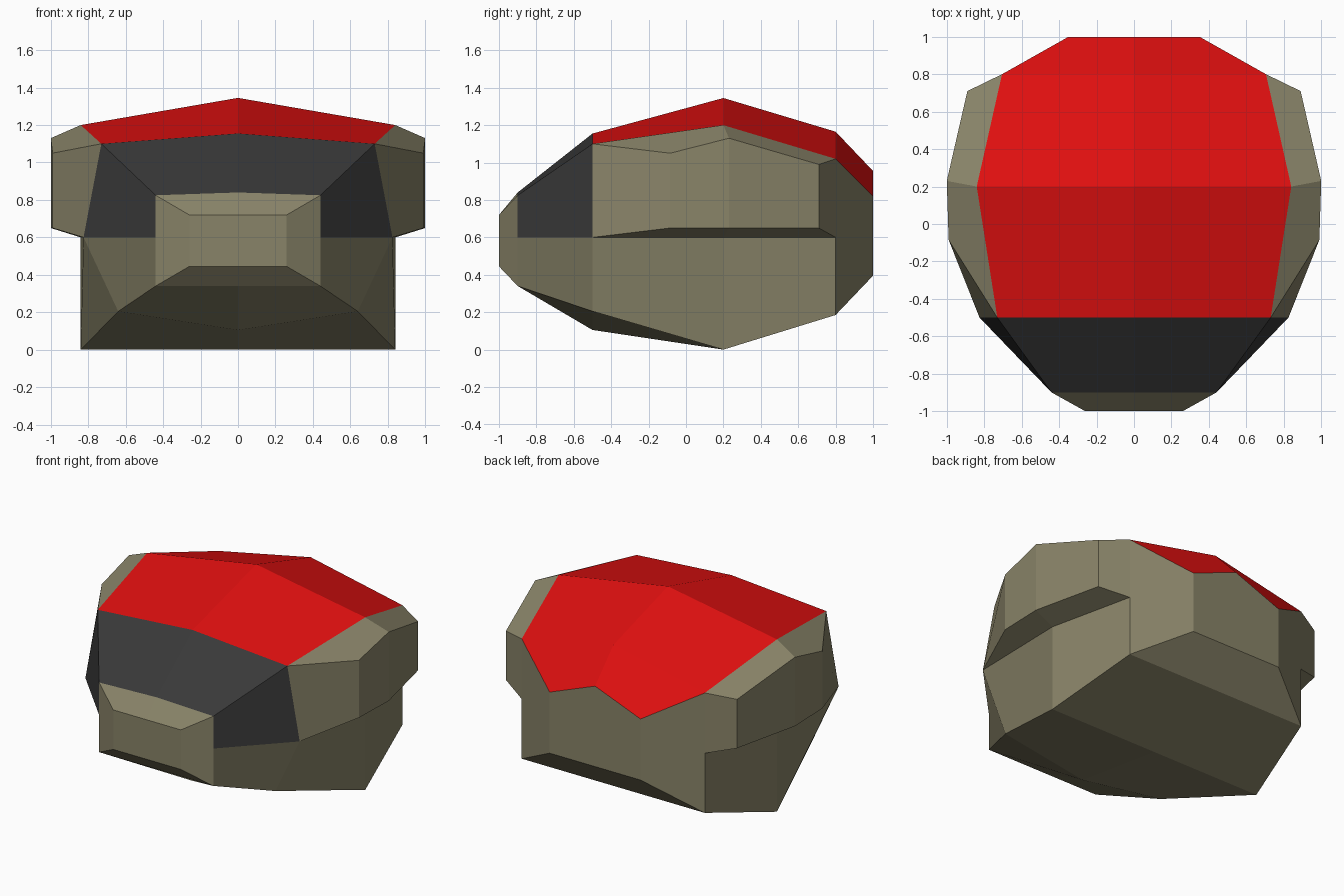
import bpy
import bmesh

if "Cube" in bpy.data.objects:
    bpy.data.objects.remove(bpy.data.objects["Cube"])


def material(name, rgb):
    m = bpy.data.materials.new(name)
    m.diffuse_color = (*rgb, 1)
    m.use_nodes = True
    m.node_tree.nodes["Principled BSDF"].inputs["Base Color"].default_value = m.diffuse_color
    return m


KHAKI, RED, DARK = 0, 1, 2
MATS = [material("khaki", (0.25, 0.23, 0.14)),
        material("red", (0.75, 0.005, 0.005)),
        material("charcoal", (0.04, 0.04, 0.04))]


def half_loft(name, rings, color=lambda s, b: KHAKI, skip=()):
    """Skin half cross-sections from front to back, cap the ends, mirror in x."""
    bm = bmesh.new()
    vs = [[bm.verts.new(p) for p in ring] for ring in rings]
    for s in range(len(vs) - 1):
        for b in range(len(vs[s]) - 1):
            if (s, b) not in skip:
                f = bm.faces.new((vs[s][b], vs[s][b + 1],
                                  vs[s + 1][b + 1], vs[s + 1][b]))
                f.material_index = color(s, b)
    bm.faces.new(vs[0][::-1])
    bm.faces.new(vs[-1])
    mesh = bpy.data.meshes.new(name)
    bm.to_mesh(mesh)
    bm.free()
    for m in MATS:
        mesh.materials.append(m)
    ob = bpy.data.objects.new(name, mesh)
    bpy.context.collection.objects.link(ob)
    mirror = ob.modifiers.new("mirror", 'MIRROR')
    mirror.use_clip = True
    return ob


# Body stations: y, top centre z, shoulder (x, z), side x at z = 0.6,
# lower edge (x, z), bottom centre z
stations = [
    (-1.0, 0.72, 0.26, 0.72, 0.26, 0.26, 0.445, 0.445),
    (-0.9, 0.84, 0.44, 0.825, 0.44, 0.44, 0.34, 0.34),
    (-0.5, 1.155, 0.73, 1.10, 0.825, 0.64, 0.205, 0.105),
    (0.2, 1.345, 0.84, 1.20, 0.84, 0.84, 0.0, 0.0),
    (0.8, 1.165, 0.705, 1.02, 0.705, 0.705, 0.185, 0.185),
    (1.0, 0.955, 0.35, 0.82, 0.35, 0.35, 0.395, 0.395),
]
body = [[(0, y, top), (ex, y, ez), (sx, y, 0.6), (lx, y, lz), (0, y, bot)]
        for y, top, ex, ez, sx, lx, lz, bot in stations]


def body_color(station, band):
    if station == 1 and band < 2:       # visor wraps the front slope
        return DARK
    if station >= 2 and band == 0:      # roof
        return RED
    return KHAKI


# The side openings under the pods are left out
half_loft("body", body, body_color, skip={(2, 1), (3, 1)})

# Bevelled side pods raised from the openings: outer x, y, top z
outer = [(0.99, -0.085, 1.05), (1.0, 0.23, 1.13), (0.89, 0.71, 0.99)]
pod = [[body[i][1], (x, y, z), (x, y, 0.65), body[i][2]]
       for i, (x, y, z) in zip((2, 3, 4), outer)]
half_loft("side_pods", pod)
